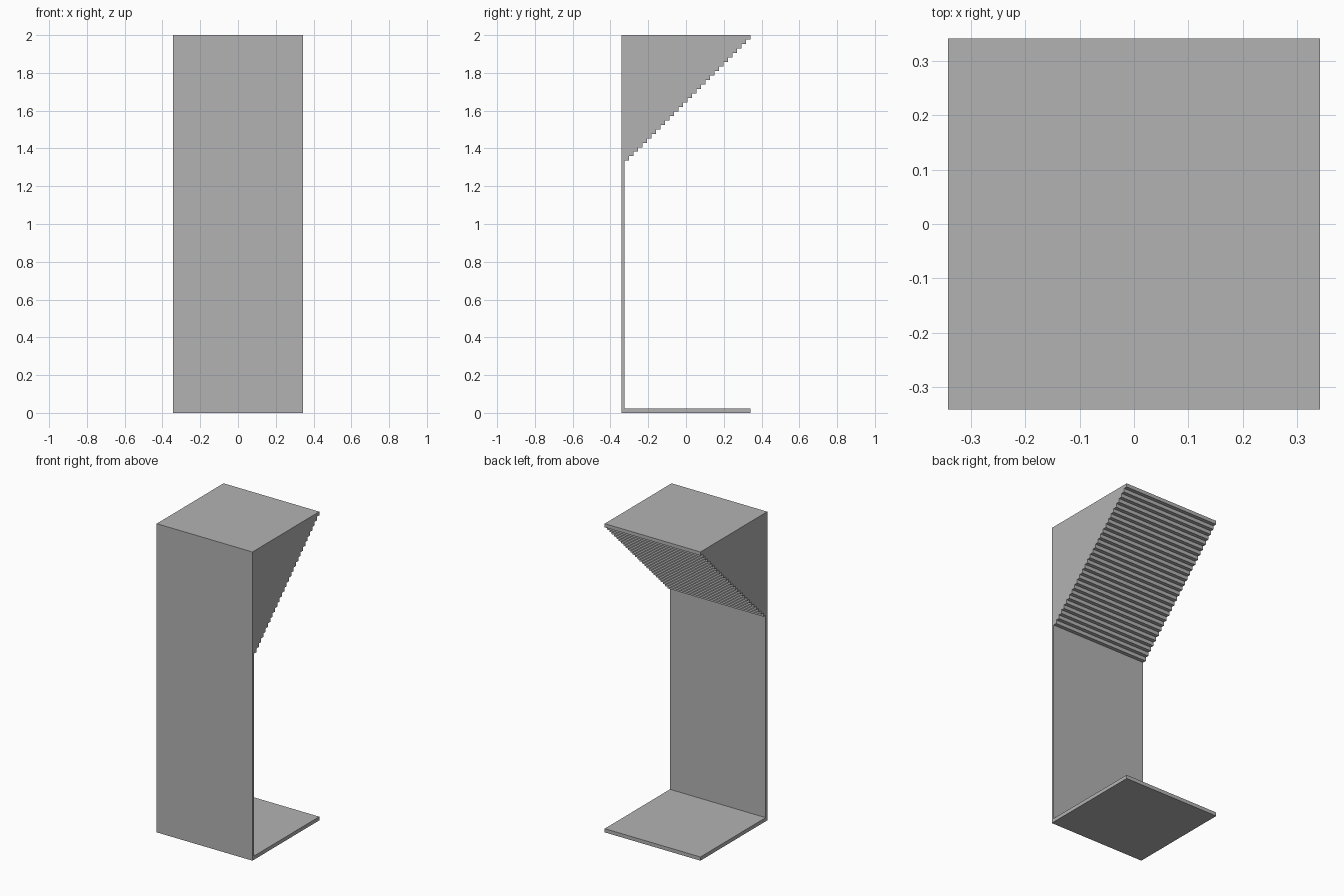
import bpy
import bmesh

cube = bpy.data.objects.get("Cube")
if cube:
    bpy.data.objects.remove(cube, do_unlink=True)

HALF_WIDTH = 0.343
FRONT, BACK = -0.342, 0.342
HEIGHT = 2.0
PANEL_INNER = -0.325      # inner face of the upright panel
BASE_TOP = 0.024
CANOPY_BOTTOM = 1.335
STEPS = 28

# Plain grey material
grey = bpy.data.materials.new("plain_grey")
grey.use_nodes = True
colour = (0.45, 0.45, 0.45, 1.0)
grey.diffuse_color = colour
grey.node_tree.nodes["Principled BSDF"].inputs["Base Color"].default_value = colour


def extrude_profile(name, profile, material):
    """Extrude a (y, z) outline across the full width."""
    bm = bmesh.new()
    face = bm.faces.new([bm.verts.new((-HALF_WIDTH, y, z)) for y, z in profile])
    result = bmesh.ops.extrude_face_region(bm, geom=[face])
    moved = [g for g in result["geom"] if isinstance(g, bmesh.types.BMVert)]
    bmesh.ops.translate(bm, verts=moved, vec=(2 * HALF_WIDTH, 0, 0))
    bmesh.ops.recalc_face_normals(bm, faces=bm.faces)
    mesh = bpy.data.meshes.new(name)
    bm.to_mesh(mesh)
    bm.free()
    mesh.materials.append(material)
    obj = bpy.data.objects.new(name, mesh)
    bpy.context.collection.objects.link(obj)
    return obj


# Base plate and upright panel outline
outline = [(FRONT, HEIGHT), (FRONT, 0), (BACK, 0), (BACK, BASE_TOP),
           (PANEL_INNER, BASE_TOP)]

# Stepped underside of the canopy, rising towards the back
run = (BACK - PANEL_INNER) / STEPS
rise = (HEIGHT - CANOPY_BOTTOM) / STEPS
for i in range(STEPS):
    y, z = PANEL_INNER + i * run, CANOPY_BOTTOM + i * rise
    outline += [(y, z), (y + run, z)]
outline.append((BACK, HEIGHT))

extrude_profile("stepped_canopy_stand", outline, grey)
